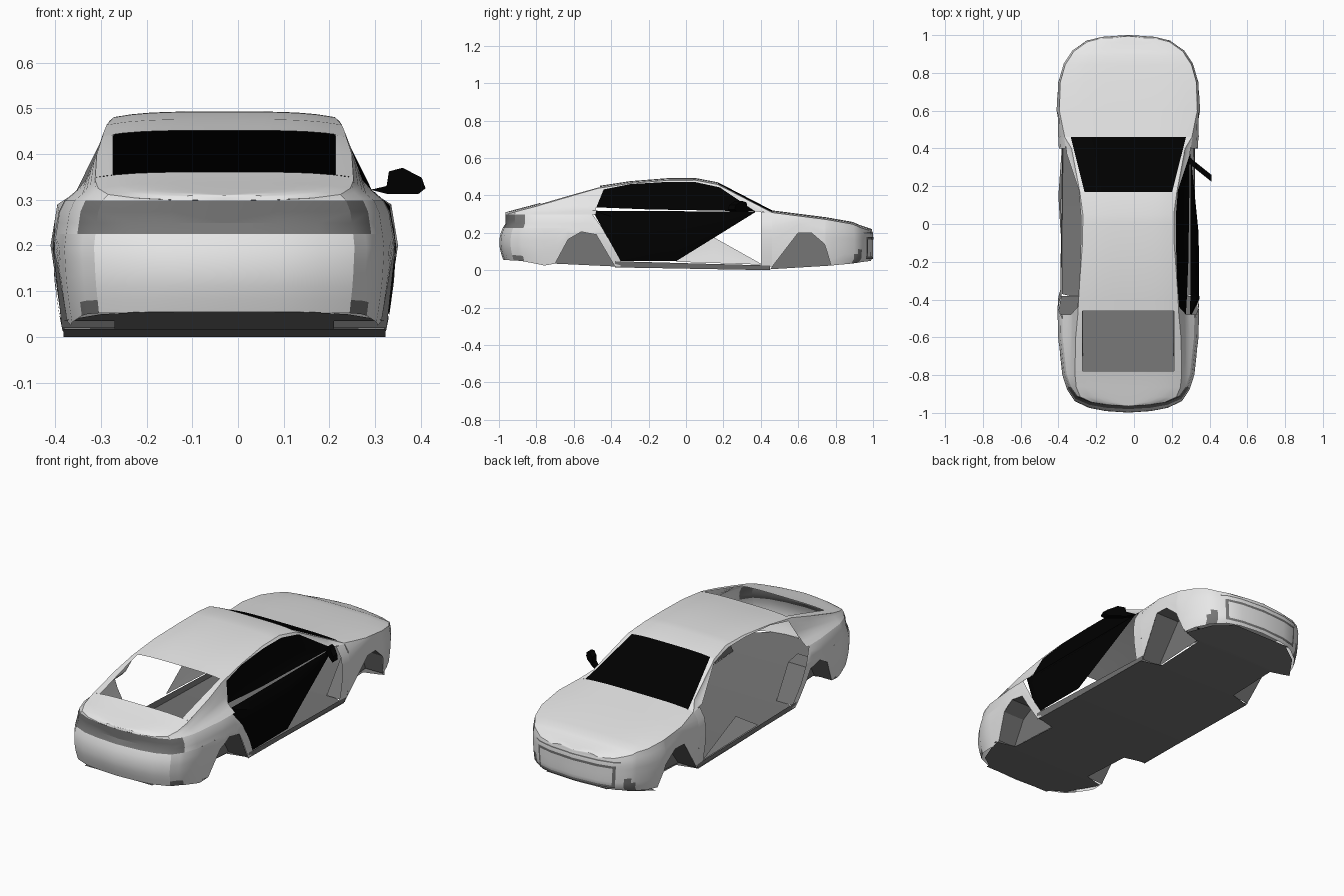
import bpy, bmesh, math
from mathutils import Vector

if "Cube" in bpy.data.objects:
    bpy.data.objects.remove(bpy.data.objects["Cube"])

XC = -0.03  # body centreline


def material(name, c):
    m = bpy.data.materials.new(name)
    m.diffuse_color = (c, c, c, 1)
    m.use_nodes = True
    m.node_tree.nodes["Principled BSDF"].inputs["Base Color"].default_value = m.diffuse_color
    return m


WHITE = material("body_paint", 0.8)
GREY = material("dark_grey", 0.18)
BLACK = material("black_glass", 0.0)


def curve(*pts):
    """Piecewise linear function through points."""
    def f(t):
        if t <= pts[0][0]:
            return pts[0][1]
        for (a, b), (c, d) in zip(pts, pts[1:]):
            if t <= c:
                return b + (d - b) * (t - a) / (c - a)
        return pts[-1][1]
    f.knots = [p[0] for p in pts]
    return f


def const(v):
    return curve((0, v))


# Shape of the body: plan half width, section half width, top line, end lean
plan = curve((-1, 0), (-.992, .12), (-.975, .21), (-.94, .285), (-.88, .325), (-.8, .35),
             (-.6, .372), (-.4, .376), (.4, .37), (.6, .38), (.75, .372), (.85, .342),
             (.92, .295), (.97, .22), (.99, .14), (1, 0))
sec = curve((0, .355), (.05, .365), (.12, .375), (.2, .38), (.29, .365), (.335, .31),
            (.47, .258), (.49, .235))
roof = curve((-1, .31), (-.8, .355), (-.47, .45), (-.3, .476), (-.1, .492), (.05, .493),
             (.17, .47), (.46, .32), (.6, .302), (.75, .283), (.9, .258), (.94, .24), (1, .22))
lean_rear = curve((0, .6), (.05, .9), (.1, .97), (.15, 1), (.22, .95), (.235, .86),
                  (.3, .86), (.35, .9))
lean_front = curve((0, .75), (.06, .99), (.1, 1), (.19, 1), (.25, .94))


def edge(y):
    return roof(y) - .012


edge.knots = roof.knots


def warp(y, z):
    if abs(y) < .75:
        return y
    k = lean_front(z) if y > 0 else lean_rear(z)
    return math.copysign(.75 + (abs(y) - .75) * k, y)


def half(y, z):
    return plan(y) * sec(z) / .38


def finish(name, bm, mats, rule=None):
    bmesh.ops.remove_doubles(bm, verts=bm.verts, dist=.0006)
    bm.normal_update()
    for f in bm.faces:
        c = f.calc_center_median()
        if f.normal.dot(c - Vector((XC, c.y * .6, .2))) < 0:
            f.normal_flip()
        if rule and rule(c):
            f.material_index = 1
    me = bpy.data.meshes.new(name)
    bm.to_mesh(me)
    bm.free()
    ob = bpy.data.objects.new(name, me)
    bpy.context.collection.objects.link(ob)
    for m in mats:
        me.materials.append(m)
    bpy.ops.object.select_all(action='DESELECT')
    bpy.context.view_layer.objects.active = ob
    ob.select_set(True)
    bpy.ops.object.shade_smooth_by_angle(angle=math.radians(30))
    return ob


def grid(bm, rows):
    vs = [[bm.verts.new(p) for p in r] for r in rows]
    for a, b in zip(vs, vs[1:]):
        for i in range(len(a) - 1):
            bm.faces.new((a[i], a[i + 1], b[i + 1], b[i]))


def stations(y0, y1, *fs):
    ys = {y0, y1}
    for f in fs + (plan,):
        ys.update(k for k in f.knots if y0 < k < y1)
    return sorted(ys)


def side(name, y0, y1, lo, hi, mats, sides=(1, -1), rows=6, rule=None, off=0):
    """Panel on the flank between two height curves, wrapping round the ends."""
    bm = bmesh.new()
    for s in sides:
        g = []
        for y in stations(y0, y1, lo, hi):
            a, b = lo(y), max(lo(y), hi(y))
            zs = [a + (b - a) * i / rows for i in range(rows + 1)]
            g.append([(XC + s * half(y, z), warp(y, z) + off, z) for z in zs])
        grid(bm, g)
    return finish(name, bm, mats, rule)


def over(name, y0, y1, inner, outer, mats, n=6):
    """Crowned panel across the top between two half widths."""
    bm = bmesh.new()
    for s in (1, -1):
        g = []
        for y in stations(y0, y1, roof, inner, outer):
            w = max(half(y, edge(y)), 1e-5)
            a, b = min(inner(y), w), min(outer(y), w)
            hs = [a + (b - a) * i / n for i in range(n + 1)]
            g.append([(XC + s * h, warp(y, edge(y)), roof(y) - .012 * (h / w) ** 4) for h in hs])
        grid(bm, g)
    return finish(name, bm, mats)


full = const(1)
zero = const(0)
glass = curve((.17, .232), (.46, .305))
hatch = const(.243)

# Top panels
over("trunk_lid", -1, -.78, zero, full, [WHITE])
over("rear_window_frame", -.78, -.46, hatch, full, [WHITE], 3)
over("roof", -.46, .17, zero, full, [WHITE])
over("windshield", .17, .46, zero, glass, [BLACK])
over("windshield_pillars", .17, .46, glass, full, [WHITE], 2)
over("hood", .46, 1, zero, full, [WHITE])

# Flanks: rear bumper with quarter, light band, pillars, fenders with nose
REAR_ARCH = [(-.70, .035), (-.63, .165), (-.56, .205), (-.48, .19), (-.38, .02)]
FRONT_ARCH = [(.45, .005), (.6, .2), (.67, .2), (.74, .14), (.78, .025)]
rear_low = curve((-1, .055), (-.9, .05), (-.76, .025), *REAR_ARCH, (-.35, .02))
side("rear_bumper", -1, -.35, rear_low, curve((-.5, .225), (-.447, .225), (-.35, .05)), [WHITE, GREY],
     rule=lambda c: c.z < .085 and abs(c.x - XC) > .25 and c.y < -.85)
side("tail_light_band", -1, -.447, const(.225), curve((-1, .298), (-.5, .298), (-.447, .225)),
     [WHITE, GREY], rows=3, rule=lambda c: c.y < -.8 and abs(c.x - XC) < .32)
side("rear_quarter", -1, -.48, const(.298), edge, [WHITE])
door_top = curve((-.48, .335), (-.44, .432), (-.3, .460), (-.1, .472), (.05, .471),
                 (.18, .443), (.37, .315), (.46, .305))
side("roof_rails", -.48, .46, door_top, edge, [WHITE], rows=3)
front_low = curve((.4, .02), *FRONT_ARCH, (.9, .035), (1, .05))
side("front_fenders", .4, .46, const(.02), curve((.4, .31), (.46, .308)), [WHITE])
side("nose", .46, 1, front_low, edge, [WHITE, GREY], rows=8,
     rule=lambda c: c.z < .1 and abs(c.x - XC) > .24 and c.y > .88)

# Black window and door on the right; the left side is open but for a low scrap
belt = curve((-.48, .336), (-.2, .325), (.37, .315))
door_low = curve((-.5, .318), (-.35, .05), (-.05, .05), (.37, .31))
door_high = curve((-.5, .318), (.37, .313))
side("right_window", -.48, .37, belt, door_top, [BLACK], (1,))
side("right_door", -.5, .37, door_low, door_high, [BLACK], (1,))
side("left_door_remnant", -.05, .4, curve((-.05, .045), (.4, .03)),
     curve((-.05, .05), (.15, .175), (.4, .035)), [WHITE], (-1,), 3)
side("sills", -.38, .45, curve((-.38, .015), (.45, 0)), curve((-.38, .048), (.45, .025)), [GREY], rows=1)

# Grille frame
for i, (y, a, b) in enumerate(((.965, .165, .178), (.965, .06, .073), (.95, .195, .202))):
    side("grille_bar_%d" % i, y, 1, const(a), const(b), [GREY], rows=1, off=.002)
side("grille_ends", .963, .971, const(.06), const(.178), [GREY], rows=3, off=.002)

# Floor pan, narrowed between the wheel wells
bm = bmesh.new()
floor_z = curve((-.97, .055), (-.7, .035), (-.35, .016), (.1, .006), (.45, 0), (.78, .012), (.97, .045))
floor_w = curve((-.95, .2), (-.9, .27), (-.72, .35), (-.69, .24), (-.4, .24), (-.37, .352), (.44, .352),
                (.47, .24), (.76, .24), (.79, .345), (.9, .27), (.96, .18))
ys = sorted(set(floor_z.knots + floor_w.knots))
grid(bm, [[(XC + s * floor_w(y), y, floor_z(y)) for s in (-1, 0, 1)] for y in ys])
finish("floor_pan", bm, [GREY])

# Wheel wells
for label, arch in (("rear", REAR_ARCH), ("front", FRONT_ARCH)):
    bm = bmesh.new()
    for s in (1, -1):
        grid(bm, [[(XC + s * half(y, z), y, z) for y, z in arch],
                  [(XC + s * .24, y, z) for y, z in arch]])
        bm.faces.new([bm.verts.new((XC + s * .24, y, z)) for y, z in arch])
    finish(label + "_wheel_wells", bm, [GREY])

# Door mirror, right side only
bm = bmesh.new()
shape = [(.29, .322), (.325, .33), (.33, .362), (.36, .37), (.402, .348), (.41, .325), (.395, .313), (.325, .313)]
ends = [[bm.verts.new((x, .33 - (x - .3) * .8 + d, z)) for x, z in shape] for d in (-.018, .018)]
for e in ends:
    bm.faces.new(e)
for i in range(len(shape)):
    j = (i + 1) % len(shape)
    bm.faces.new((ends[0][i], ends[0][j], ends[1][j], ends[1][i]))
bmesh.ops.recalc_face_normals(bm, faces=bm.faces)
finish("door_mirror", bm, [BLACK])
